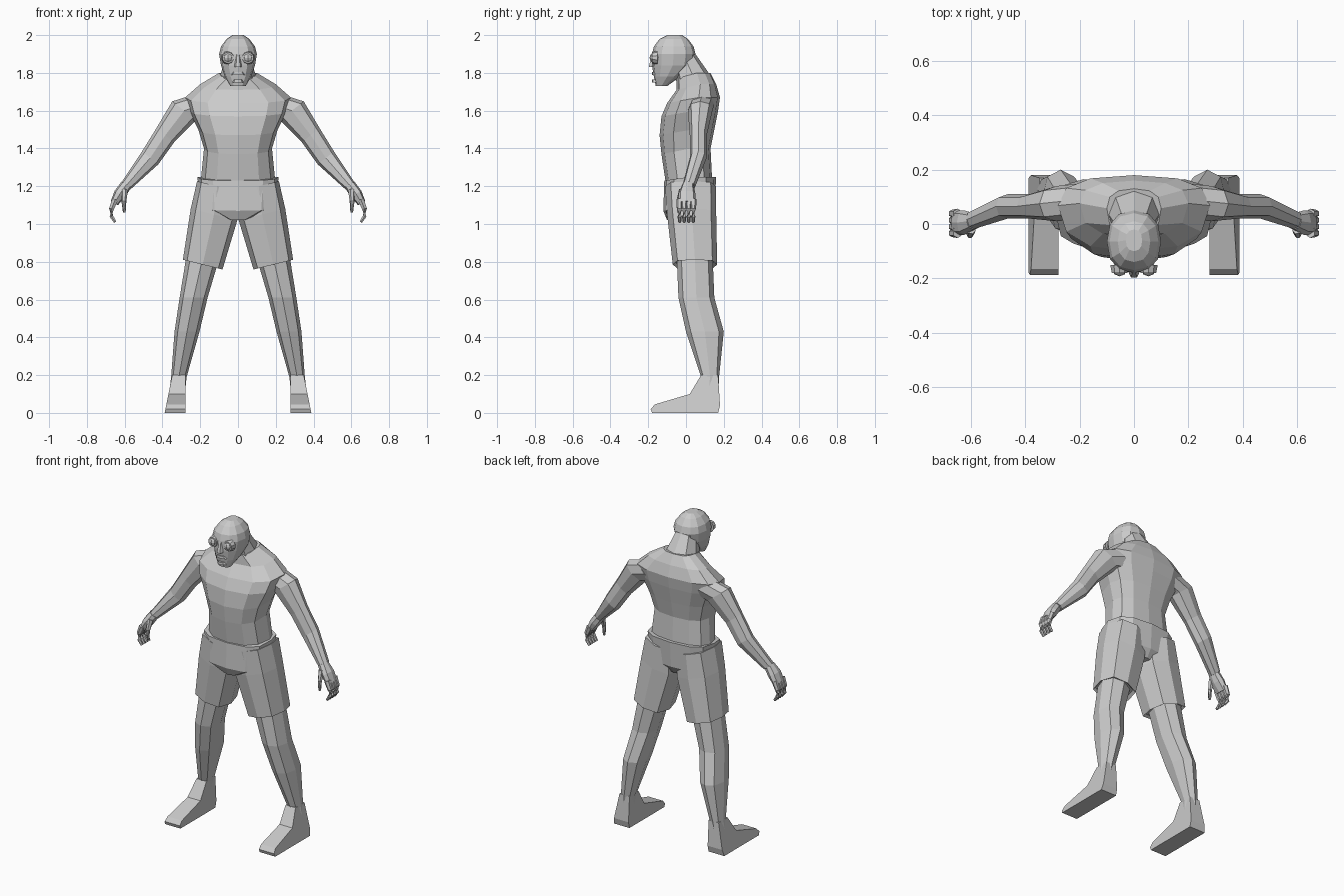
import bpy, bmesh
from math import sin, cos, pi, radians
from mathutils import Matrix, Vector

old = bpy.data.objects.get("Cube")
if old:
    bpy.data.objects.remove(old)

grey = bpy.data.materials.new("light grey")
grey.use_nodes = True
GREY = (.6, .6, .6, 1)
grey.diffuse_color = GREY
grey.node_tree.nodes["Principled BSDF"].inputs["Base Color"].default_value = GREY


def finish(name, bm, mirrored=False):
    bmesh.ops.recalc_face_normals(bm, faces=bm.faces)
    mesh = bpy.data.meshes.new(name)
    bm.to_mesh(mesh)
    bm.free()
    mesh.materials.append(grey)
    obj = bpy.data.objects.new(name, mesh)
    bpy.context.collection.objects.link(obj)
    if mirrored:
        obj.modifiers.new("other side", 'MIRROR').use_mirror_merge = False
    return obj


def skin(bm, rings):
    for lower, upper in zip(rings, rings[1:]):
        for i in range(len(lower)):
            bm.faces.new((lower[i - 1], lower[i], upper[i], upper[i - 1]))
    bm.faces.new(rings[0])
    bm.faces.new(rings[-1])


def squared(value, power):
    return (1 if value > 0 else -1) * abs(value) ** power


def ring(z, half, front, back, x=0):
    return Vector((x, 0, z)), half, front, back


def loft(name, *sections, sides=8, tilt=0, middle=.5, dip=0, power=.85, mirrored=False):
    """Skin rounded rings; tilt lifts the outer edge, dip lowers the front."""
    bm = bmesh.new()
    across = Vector((cos(radians(tilt)), 0, sin(radians(tilt))))
    rings = []
    for centre, half, front, back in sections:
        widest = front + middle * (back - front)
        loop = []
        for i in range(sides):
            angle = 2 * pi * i / sides
            u, v = squared(cos(angle), power), squared(sin(angle), power)
            depth = back - widest if v > 0 else widest - front
            offset = Vector((0, widest + v * depth, dip * min(0, v)))
            loop.append(bm.verts.new(centre + across * u * half + offset))
        rings.append(loop)
    skin(bm, rings)
    return finish(name, bm, mirrored)


def taper(name, *path, start, end, sides=6):
    """Thin round limb that narrows along a path, on both sides of the body."""
    bm = bmesh.new()
    rings = []
    for step, point in enumerate(path):
        direction = Vector(path[min(step + 1, len(path) - 1)]) - Vector(path[max(step - 1, 0)])
        turn = direction.to_track_quat('Z', 'Y')
        radius = start + (end - start) * step / (len(path) - 1)
        rings.append([
            bm.verts.new(Vector(point) + turn @ Vector((cos(a), sin(a), 0)) * radius)
            for a in (2 * pi * i / sides for i in range(sides))])
    skin(bm, rings)
    return finish(name, bm, mirrored=True)


# Torso with broad shoulders sloping up into the neck
loft("torso",
     ring(z=1.2, half=.2, front=-.1, back=.14),
     ring(z=1.4, half=.18, front=-.13, back=.13),
     ring(z=1.5, half=.21, front=-.14, back=.15),
     ring(z=1.6, half=.26, front=-.13, back=.17),
     ring(z=1.67, half=.28, front=-.1, back=.18),
     ring(z=1.74, half=.2, front=-.05, back=.16),
     ring(z=1.8, half=.1, front=-.05, back=.13),
     sides=12, middle=.6, dip=.03, power=.8)
loft("neck",
     ring(z=1.7, half=.12, front=-.04, back=.17),
     ring(z=1.8, half=.09, front=-.06, back=.12),
     ring(z=1.9, half=.06, front=-.08, back=.05))

# Head, narrow at the chin and domed on top
loft("head",
     ring(z=1.73, half=.04, front=-.16, back=-.1),
     ring(z=1.78, half=.07, front=-.17, back=-.03),
     ring(z=1.84, half=.09, front=-.18, back=.04),
     ring(z=1.9, half=.1, front=-.18, back=.05),
     ring(z=1.94, half=.09, front=-.17, back=.04),
     ring(z=1.98, half=.06, front=-.14, back=.01),
     ring(z=2, half=.03, front=-.1, back=-.02),
     sides=12)

# Nose and lips
loft("nose",
     ring(z=1.83, half=.02, front=-.2, back=-.16),
     ring(z=1.9, half=.01, front=-.18, back=-.16), sides=6)
for lip, height, half in (("upper_lip", 1.79, .04), ("lower_lip", 1.75, .03)):
    loft(lip,
         ring(z=height, half=half, front=-.18, back=-.14),
         ring(z=height + .015, half=half * .7, front=-.18, back=-.14))

# Eyes set inside round lids
EYE = Vector((.053, -.166, 1.88))
bm = bmesh.new()
bmesh.ops.create_uvsphere(bm, u_segments=8, v_segments=6, radius=.027,
                          matrix=Matrix.Translation(EYE))
finish("eyes", bm, mirrored=True)
bm = bmesh.new()
bmesh.ops.create_cone(bm, cap_ends=True, segments=10, radius1=.036, radius2=.03, depth=.03,
                      matrix=Matrix.Translation(EYE) @ Matrix.Rotation(pi / 2, 4, 'X'))
finish("eyelids", bm, mirrored=True)

# Arms
loft("arms",
     ring(x=.19, z=1.63, half=.08, front=.02, back=.15),
     ring(x=.285, z=1.6, half=.08, front=.01, back=.14),
     ring(x=.385, z=1.47, half=.06, front=.02, back=.11),
     ring(x=.465, z=1.35, half=.055, front=.02, back=.11),
     ring(x=.595, z=1.2, half=.03, front=-.02, back=.05),
     tilt=38, mirrored=True)

# Hands with curled fingers
loft("palms",
     ring(x=.59, z=1.21, half=.03, front=-.02, back=.04),
     ring(x=.625, z=1.16, half=.032, front=-.04, back=.05),
     ring(x=.655, z=1.11, half=.022, front=-.04, back=.05),
     tilt=30, mirrored=True)
for i, finger in enumerate(("index", "middle", "ring", "little")):
    y = .024 * (i - 1.4)
    taper(finger + "_fingers", (.65, y, 1.13), (.67, y, 1.08), (.67, y, 1.04), (.65, y, 1.01),
          start=.018, end=.008)
taper("thumbs", (.6, -.02, 1.18), (.604, -.04, 1.12), (.602, -.04, 1.06),
      start=.018, end=.008)

# Shorts: hips and two flared legs with a raised outer hem
loft("shorts_hips",
     ring(z=1.04, half=.06, front=-.1, back=.12),
     ring(z=1.09, half=.2, front=-.12, back=.15),
     ring(z=1.25, half=.215, front=-.115, back=.16),
     sides=12, dip=.02, power=.7)
loft("shorts_legs",
     ring(x=.11, z=1.2, half=.11, front=-.11, back=.16),
     ring(x=.127, z=1.05, half=.127, front=-.1, back=.16),
     ring(x=.187, z=.785, half=.108, front=-.07, back=.165),
     ring(x=.187, z=.8, half=.095, front=-.06, back=.15),
     tilt=14, power=.7, mirrored=True)

# Legs
loft("legs",
     ring(x=.18, z=.85, half=.09, front=-.05, back=.14),
     ring(x=.235, z=.61, half=.074, front=-.04, back=.15),
     ring(x=.27, z=.43, half=.066, front=0, back=.2),
     ring(x=.313, z=.19, half=.041, front=.08, back=.175),
     ring(x=.325, z=.08, half=.042, front=.06, back=.17),
     mirrored=True)

# Feet: a flat side profile, narrower towards the ankle
SOLE_TO_ANKLE = [(.17, 0), (.18, .04), (.17, .2), (.08, .2),
                 (.02, .1), (-.165, .045), (-.187, .02), (-.18, 0)]
bm = bmesh.new()
skin(bm, [[bm.verts.new((.333 - .1 * z + side * (.055 - .1 * z), y, z))
           for y, z in SOLE_TO_ANKLE] for side in (-1, 1)])
finish("feet", bm, mirrored=True)
